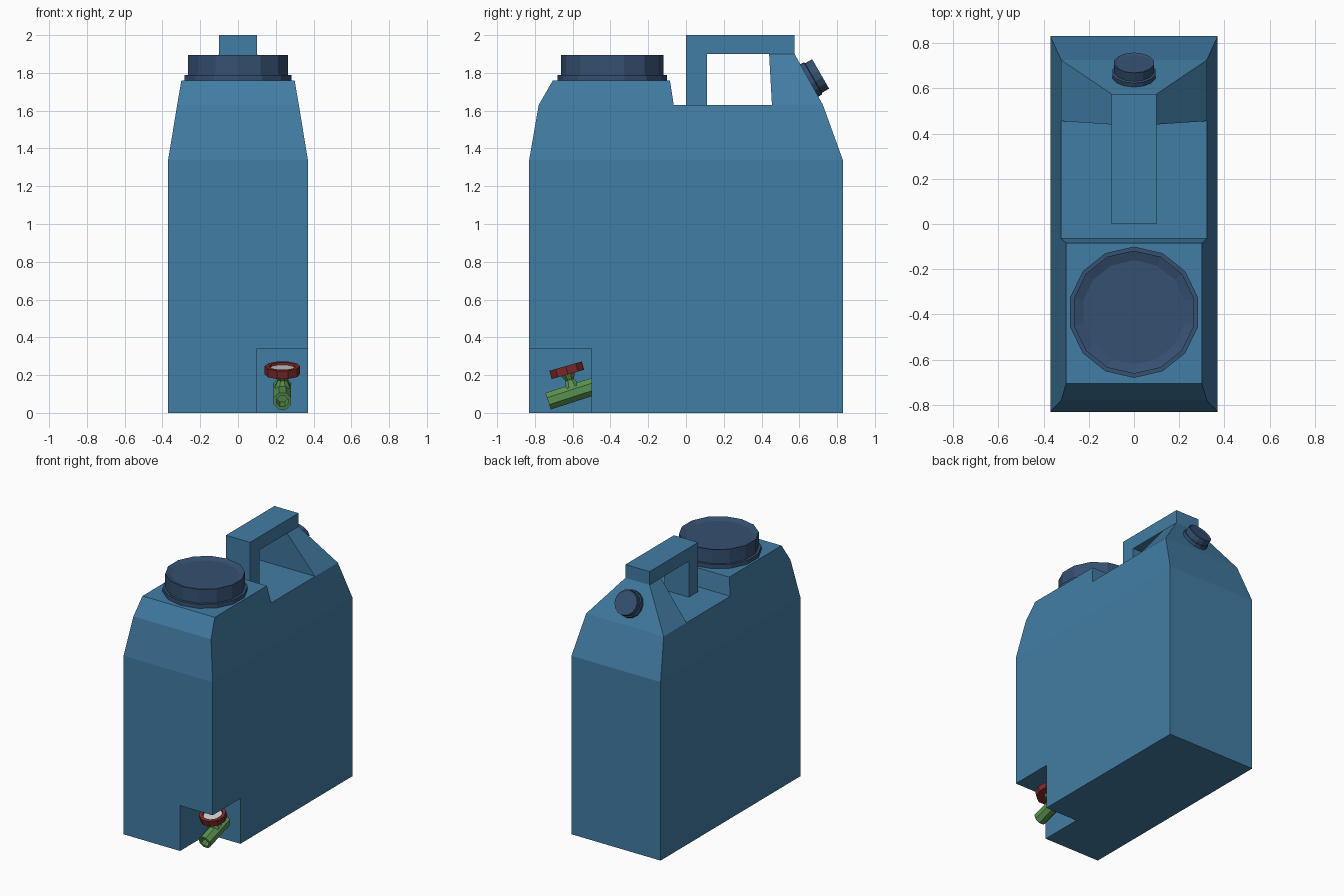
import bpy, bmesh, math
from mathutils import Matrix, Vector

if "Cube" in bpy.data.objects:
    bpy.data.objects.remove(bpy.data.objects["Cube"])


def material(name, rgb):
    m = bpy.data.materials.new(name)
    m.diffuse_color = (*rgb, 1)
    m.use_nodes = True
    m.node_tree.nodes["Principled BSDF"].inputs["Base Color"].default_value = m.diffuse_color
    return m


BLUE = material("blue_plastic", (0.055, 0.205, 0.37))
NAVY = material("navy_plastic", (0.036, 0.08, 0.165))
GREEN = material("green_plastic", (0.1, 0.28, 0.08))
RED = material("red_plastic", (0.2, 0.022, 0.022))
GREY = material("pale_grey", (0.7, 0.7, 0.7))


def finish(name, bm, mat):
    bmesh.ops.recalc_face_normals(bm, faces=bm.faces[:])
    me = bpy.data.meshes.new(name)
    bm.to_mesh(me)
    bm.free()
    me.materials.append(mat)
    ob = bpy.data.objects.new(name, me)
    bpy.context.collection.objects.link(ob)
    return ob


def lathe(name, profile, sides, pos, tilt, mat, offset=0.0):
    """Faceted turned part: (radius, height) profile, tilted about x."""
    bm = bmesh.new()
    rings = []
    for r, z in profile:
        angles = [2 * math.pi * (i + offset) / sides for i in range(sides)]
        rings.append([bm.verts.new((r * math.cos(a), r * math.sin(a), z)) for a in angles])
    for lo, hi in zip(rings, rings[1:]):
        for i in range(sides):
            j = (i + 1) % sides
            bm.faces.new((lo[i], lo[j], hi[j], hi[i]))
    bm.faces.new(rings[0][::-1])
    bm.faces.new(rings[-1])
    bm.transform(Matrix.Translation(pos) @ Matrix.Rotation(math.radians(tilt), 4, 'X'))
    return finish(name, bm, mat)


def prism(name, profile, x0, x1, mat):
    """Extrude a (y, z) outline along x."""
    bm = bmesh.new()
    face = bm.faces.new([bm.verts.new((x0, y, z)) for y, z in profile])
    ext = bmesh.ops.extrude_face_region(bm, geom=[face])
    bmesh.ops.translate(bm, vec=(x1 - x0, 0, 0),
                        verts=[v for v in ext["geom"] if isinstance(v, bmesh.types.BMVert)])
    return finish(name, bm, mat)


# Tank body: box, tapered shoulder, then a raised filler block and rear handle root
bm = bmesh.new()


def row(y, z, half):
    return [bm.verts.new((-half, y, z)), bm.verts.new((half, y, z))]


base = [row(y, 0, 0.37) for y in (-0.83, 0.83)]
waist = [row(y, 1.34, 0.37) for y in (-0.83, 0.83)]
deck = [row(y, 1.63, 0.322) for y in (-0.78, -0.065, 0.455, 0.725)]
filler = [row(y, 1.76, 0.30) for y in (-0.705, -0.085)]
root = [row(y, 1.90, 0.10) for y in (0.44, 0.575)]


def quad(a, b):
    bm.faces.new((a[0], a[1], b[1], b[0]))


quad(base[0], base[1])
for lo, hi in ((base, waist), (waist, deck)):
    quad(lo[0], hi[0])
    quad(lo[-1], hi[-1])
    for s in (0, 1):
        bm.faces.new([lo[0][s], lo[-1][s]] + [r[s] for r in reversed(hi)])
quad(deck[1], deck[2])
for lo, hi in ((deck[:2], filler), (deck[2:], root)):
    quad(hi[0], hi[1])
    quad(lo[0], hi[0])
    quad(lo[1], hi[1])
    for s in (0, 1):
        bm.faces.new((lo[0][s], lo[1][s], hi[1][s], hi[0][s]))
body = finish("tank_body", bm, BLUE)

# Recess for the tap in the lower front corner
cutter = prism("tap_recess_cutter", [(-1, -0.1), (-0.5, -0.1), (-0.5, 0.34), (-1, 0.34)], 0.10, 0.6, BLUE)
cutter.hide_render = True
cut = body.modifiers.new("tap_recess", 'BOOLEAN')
cut.operation = 'DIFFERENCE'
cut.solver = 'EXACT'
cut.object = cutter
bpy.context.view_layer.objects.active = body
bpy.ops.object.modifier_apply(modifier=cut.name)
bpy.data.objects.remove(cutter)

# Carrying handle
prism("handle", [(0, 1.62), (0, 2), (0.575, 2), (0.575, 1.9), (0.11, 1.9), (0.11, 1.62)], -0.10, 0.10, BLUE)

# Screw caps
lathe("filler_cap", [(0.29, 0), (0.29, 0.03), (0.272, 0.03), (0.272, 0.135), (0.23, 0.12)],
      14, (0, -0.39, 1.76), 0, NAVY, 0.5)
lathe("vent_cap", [(0.098, -0.01), (0.098, 0.022), (0.09, 0.026), (0.09, 0.069), (0.078, 0.064)],
      14, (0, 0.653, 1.76), -60, NAVY, 0.5)

# Tap: hollow spout, stem and hand wheel
TX = 0.235
d = Vector((0, -math.cos(math.radians(18)), -math.sin(math.radians(18))))
tip = Vector((TX, -0.73, 0.062))
lathe("tap_spout", [(0.05, 0), (0.05, 0.26), (0.033, 0.26), (0.033, 0.18)],
      8, tip - d * 0.26, 108, GREEN, 0.5)
lathe("tap_stem", [(0.045, 0.03), (0.025, 0.07), (0.045, 0.108)], 8, (TX, -0.595, 0.108), 17, GREEN, 0.5)
lathe("tap_wheel", [(0.094, 0), (0.094, 0.045), (0.07, 0.045), (0.065, 0.03)],
      10, (TX, -0.625, 0.204), 16, RED)
lathe("tap_wheel_insert", [(0.066, 0.02), (0.066, 0.034)], 10, (TX, -0.625, 0.204), 16, GREY)
